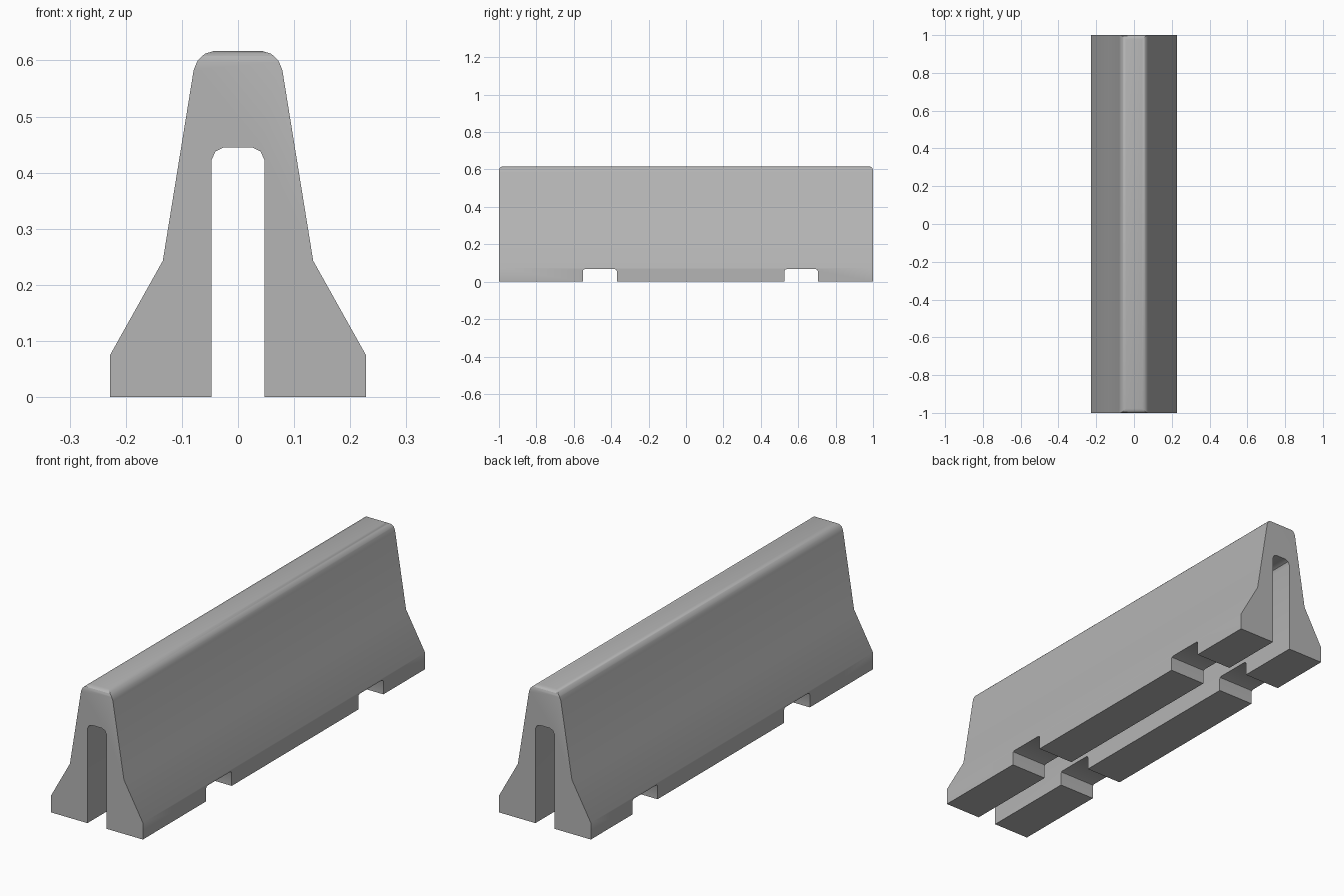
import bpy, bmesh, math

if "Cube" in bpy.data.objects:
    bpy.data.objects.remove(bpy.data.objects["Cube"])


def prism(name, points, to3d, half):
    """Extrude a closed 2D outline symmetrically along the remaining axis."""
    bm = bmesh.new()
    rings = [[bm.verts.new(to3d(u, v, d)) for u, v in points] for d in (-half, half)]
    bm.faces.new(rings[0])
    bm.faces.new(rings[1][::-1])
    n = len(points)
    for i in range(n):
        j = (i + 1) % n
        bm.faces.new((rings[0][i], rings[0][j], rings[1][j], rings[1][i]))
    bmesh.ops.recalc_face_normals(bm, faces=bm.faces)
    mesh = bpy.data.meshes.new(name)
    bm.to_mesh(mesh)
    bm.free()
    obj = bpy.data.objects.new(name, mesh)
    bpy.context.collection.objects.link(obj)
    return obj


def mirrored(half):
    """Complete a half outline by mirroring it across zero."""
    return half + [(-u, v) for u, v in reversed(half)]


# Barrier cross-section with the central slot, running past the ground for a clean cut
outer = [(0.228, -0.1), (0.228, 0.075), (0.134, 0.243), (0.079, 0.583),
         (0.072, 0.600), (0.059, 0.612), (0.042, 0.617)]
slot = [(0.047, -0.1), (0.047, 0.423), (0.040, 0.438), (0.025, 0.445)]
section = mirrored(outer) + [(-u, v) for u, v in slot] + slot[::-1]
barrier = prism("concrete_barrier", section, lambda u, v, d: (u, d, v), 1.2)

# Side outline: rounded top ends and two forklift notches
side = [(-1, 0)]
for a, b in ((-0.552, -0.37), (0.527, 0.705)):
    side += [(a, 0), (a, 0.057), (a + 0.003, 0.064), (a + 0.010, 0.067),
             (b - 0.010, 0.067), (b - 0.003, 0.064), (b, 0.057), (b, 0)]
side += [(1, 0)]
end = [(1, 0.597), (0.996, 0.608), (0.988, 0.614), (0.975, 0.6175)]
side += mirrored(end)
cutter = prism("side_outline_cutter", side, lambda u, v, d: (d, u, v), 0.5)
cutter.hide_render = True

# Keep only the volume shared by both outlines
mod = barrier.modifiers.new("side_outline", 'BOOLEAN')
mod.operation = 'INTERSECT'
mod.solver = 'EXACT'
mod.object = cutter
bpy.context.view_layer.objects.active = barrier
barrier.select_set(True)
bpy.ops.object.modifier_apply(modifier=mod.name)
bpy.data.objects.remove(cutter, do_unlink=True)
bpy.ops.object.shade_smooth_by_angle(angle=math.radians(32))

# Darker concrete grey
concrete = bpy.data.materials.new("concrete")
concrete.diffuse_color = (0.46, 0.46, 0.46, 1)
concrete.use_nodes = True
concrete.node_tree.nodes["Principled BSDF"].inputs["Base Color"].default_value = concrete.diffuse_color
barrier.data.materials.clear()
barrier.data.materials.append(concrete)
